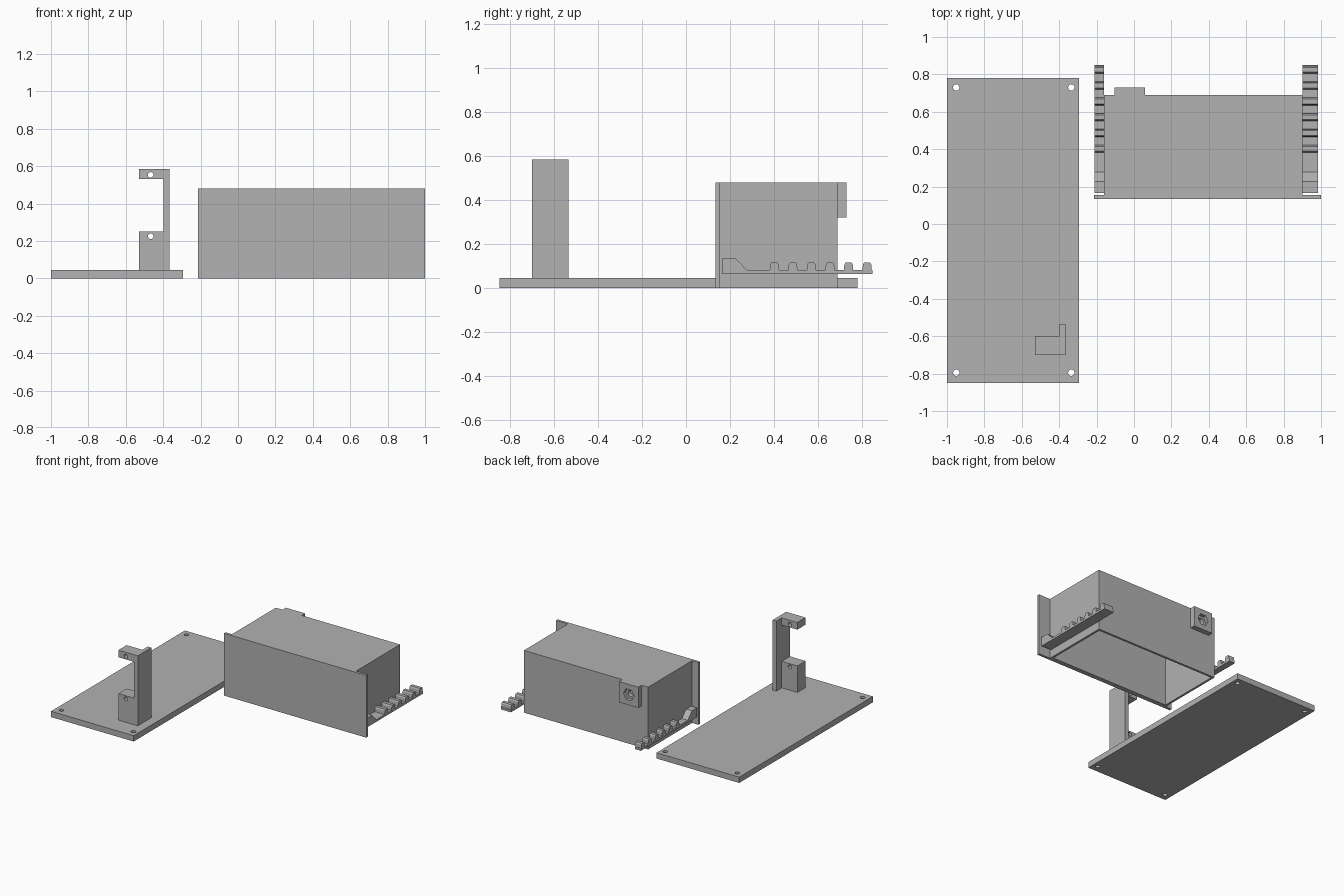
import bpy, bmesh, math
from mathutils import Matrix, Vector

old = bpy.data.objects.get("Cube")
if old:
    bpy.data.objects.remove(old)

grey = bpy.data.materials.new("plain grey")
grey.use_nodes = True
colour = (0.445, 0.445, 0.445, 1)
grey.diffuse_color = colour
grey.node_tree.nodes["Principled BSDF"].inputs["Base Color"].default_value = colour


def finish(name, bm):
    """Turn a bmesh into a named, coloured object."""
    bmesh.ops.recalc_face_normals(bm, faces=bm.faces[:])
    mesh = bpy.data.meshes.new(name)
    bm.to_mesh(mesh)
    bm.free()
    mesh.materials.append(grey)
    obj = bpy.data.objects.new(name, mesh)
    bpy.context.collection.objects.link(obj)
    return obj


def prism(name, points, axis, start, end):
    """Extrude a closed outline along x, y or z."""
    place = {"x": lambda a, b: (start, a, b),
             "y": lambda a, b: (a, start, b),
             "z": lambda a, b: (a, b, start)}[axis]
    move = Vector([end - start if axis == k else 0 for k in "xyz"])
    bm = bmesh.new()
    face = bm.faces.new([bm.verts.new(place(a, b)) for a, b in points])
    top = bmesh.ops.extrude_face_region(bm, geom=[face])["geom"]
    bmesh.ops.translate(bm, vec=move, verts=[v for v in top if isinstance(v, bmesh.types.BMVert)])
    return finish(name, bm)


def box(name, x, y, z):
    return prism(name, [(x[0], y[0]), (x[1], y[0]), (x[1], y[1]), (x[0], y[1])], "z", *z)


def rod(axis, centre, radius, start, end, sides=24):
    """Round or polygonal cutter."""
    points = [(centre[0] + radius * math.cos(math.tau * i / sides),
               centre[1] + radius * math.sin(math.tau * i / sides)) for i in range(sides)]
    return prism("cutter", points, axis, start, end)


def cut(obj, cutters):
    """Subtract the cutters, then discard them."""
    for cutter in cutters:
        mod = obj.modifiers.new("cut", "BOOLEAN")
        mod.operation = "DIFFERENCE"
        mod.solver = "EXACT"
        mod.object = cutter
        cutter.hide_render = True
        bpy.context.view_layer.objects.active = obj
        bpy.ops.object.modifier_apply(modifier=mod.name)
        bpy.data.objects.remove(cutter)


# Base plate with corner screw holes
base = box("base_plate", (-1, -0.295), (-0.85, 0.78), (0, 0.045))
cut(base, [rod("z", (x, y), 0.017, -0.1, 0.1) for x in (-0.95, -0.335) for y in (-0.795, 0.73)])

# Upright bracket: rear web with two drilled arms
box("bracket_web", (-0.397, -0.365), (-0.70, -0.535), (0.045, 0.585))
for name, low, high, hole in (("bracket_lower_arm", 0.045, 0.25, 0.225),
                              ("bracket_upper_arm", 0.53, 0.585, 0.553)):
    arm = box(name, (-0.53, -0.397), (-0.70, -0.60), (low, high))
    cut(arm, [rod("y", (-0.467, hole), 0.015, -0.8, -0.5)])

# Housing, open underneath, with a wider front panel
housing = box("housing", (-0.16, 0.90), (0.155, 0.69), (0, 0.48))
cut(housing, [box("cutter", (-0.143, 0.883), (0.172, 0.673), (-0.1, 0.463)),
              rod("y", (-0.022, 0.40), 0.024, 0.6, 0.8)])
box("front_panel", (-0.215, 1.0), (0.135, 0.155), (0, 0.48))

# Nut boss on the back wall: hexagonal pocket and through hole
boss = box("nut_boss", (-0.104, 0.06), (0.69, 0.73), (0.32, 0.48))
cut(boss, [rod("y", (-0.022, 0.40), 0.046, 0.705, 0.8, 6),
           rod("y", (-0.022, 0.40), 0.024, 0.6, 0.8)])

# Toothed rails on both sides
outline = [(0.165, 0.063), (0.165, 0.134), (0.227, 0.134), (0.278, 0.08)]
for i in range(6):
    y = 0.381 + 0.0845 * i
    outline += [(y, 0.08), (y + 0.002, 0.106), (y + 0.008, 0.116),
                (y + 0.034, 0.116), (y + 0.04, 0.106), (y + 0.042, 0.08)]
outline += [(0.85, 0.08), (0.85, 0.063)]
prism("right_rail", outline, "x", -0.21, -0.16)
prism("left_rail", outline, "x", 0.90, 0.985)
